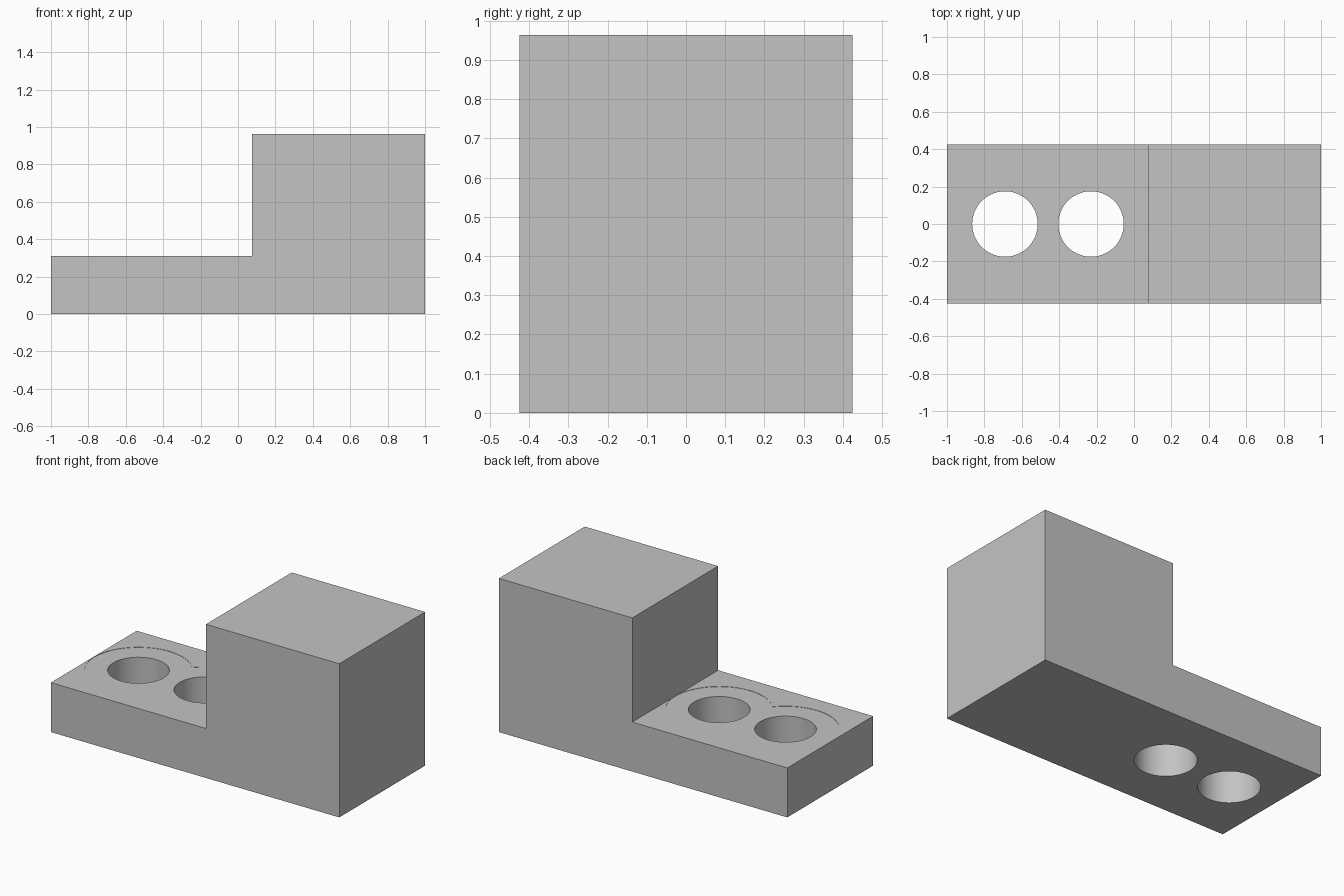
import bpy
import bmesh
import math

cube = bpy.data.objects.get("Cube")
if cube:
    bpy.data.objects.remove(cube, do_unlink=True)

HALF_DEPTH = 0.425
STEP_X, STEP_Z, TOP_Z = 0.075, 0.31, 0.963
HOLE_CENTRES = (-0.69, -0.23)
HOLE_RADIUS, RECESS_RADIUS, RECESS_DEPTH = 0.175, 0.306, 0.002

grey = bpy.data.materials.new("plain grey")
grey.use_nodes = True
colour = (0.55, 0.55, 0.55, 1)
grey.diffuse_color = colour
grey.node_tree.nodes["Principled BSDF"].inputs["Base Color"].default_value = colour

# Stepped block: an L profile extruded along y
profile = [(-1, 0), (1, 0), (1, TOP_Z), (STEP_X, TOP_Z), (STEP_X, STEP_Z), (-1, STEP_Z)]
bm = bmesh.new()
face = bm.faces.new([bm.verts.new((x, -HALF_DEPTH, z)) for x, z in profile])
grown = bmesh.ops.extrude_face_region(bm, geom=[face])["geom"]
bmesh.ops.translate(bm, vec=(0, 2 * HALF_DEPTH, 0),
                    verts=[v for v in grown if isinstance(v, bmesh.types.BMVert)])
bmesh.ops.recalc_face_normals(bm, faces=bm.faces)
mesh = bpy.data.meshes.new("stepped_block")
bm.to_mesh(mesh)
bm.free()
block = bpy.data.objects.new("stepped_block", mesh)
bpy.context.collection.objects.link(block)
mesh.materials.append(grey)


def cut_cylinder(x, radius, bottom, top):
    """Subtract an upright cylinder from the block."""
    bpy.ops.mesh.primitive_cylinder_add(vertices=96, radius=radius, depth=top - bottom,
                                        location=(x, 0, (top + bottom) / 2))
    cutter = bpy.context.object
    cutter.hide_render = True
    cutter.data.materials.append(grey)
    mod = block.modifiers.new("cut", "BOOLEAN")
    mod.operation = "DIFFERENCE"
    mod.solver = "EXACT"
    mod.object = cutter
    bpy.ops.object.select_all(action="DESELECT")
    block.select_set(True)
    bpy.context.view_layer.objects.active = block
    bpy.ops.object.modifier_apply(modifier=mod.name)
    bpy.data.objects.remove(cutter, do_unlink=True)


# Shallow round seats, then the bolt holes through them
for x in HOLE_CENTRES:
    cut_cylinder(x, RECESS_RADIUS, STEP_Z - RECESS_DEPTH, STEP_Z + 0.1)
for x in HOLE_CENTRES:
    cut_cylinder(x, HOLE_RADIUS, -0.1, STEP_Z + 0.1)

bpy.ops.object.shade_smooth_by_angle(angle=math.radians(30))
